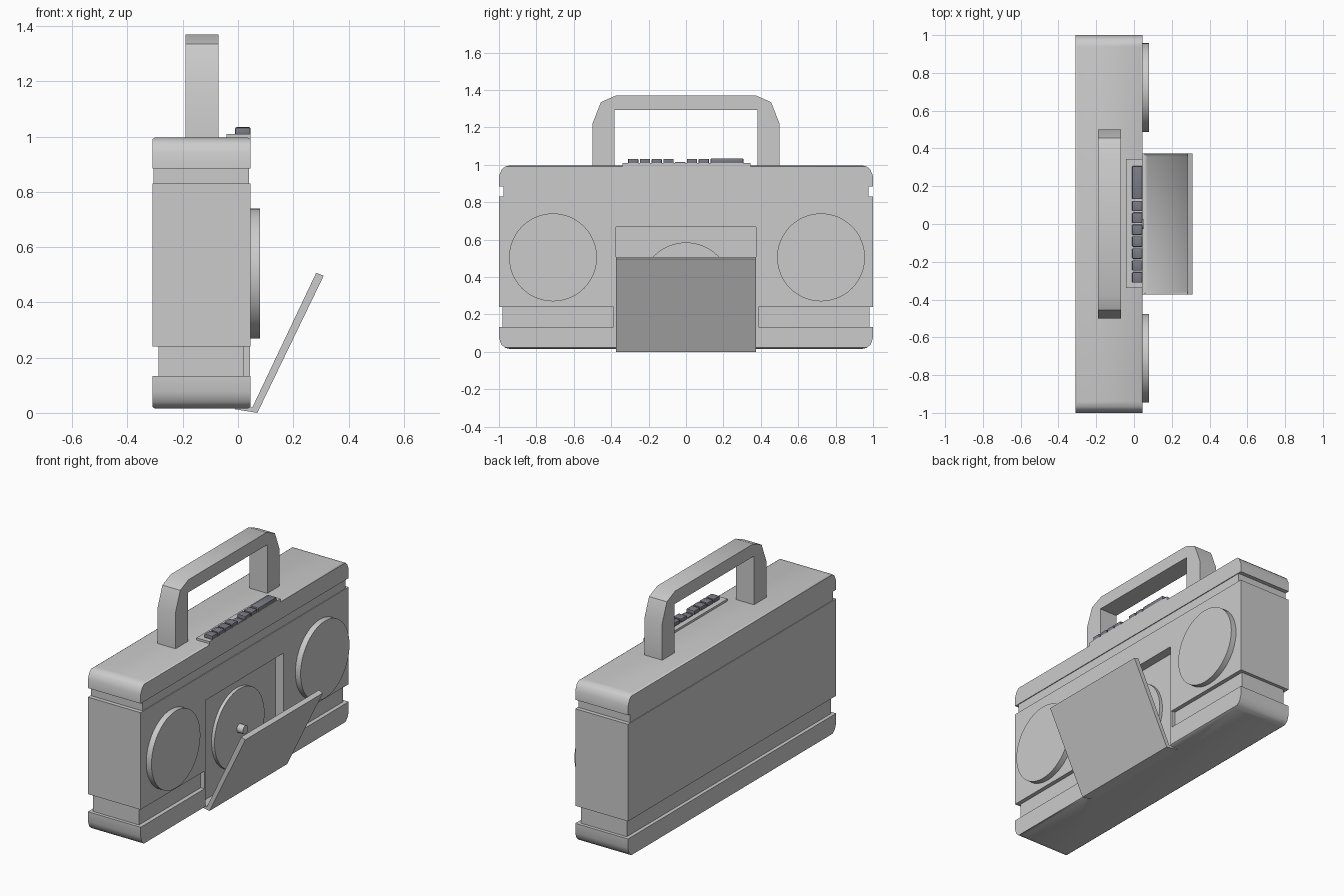
import bpy, bmesh, math
from mathutils import Vector

if "Cube" in bpy.data.objects:
    bpy.data.objects.remove(bpy.data.objects["Cube"])

dark = bpy.data.materials.new("key_grey")
dark.diffuse_color = (0.2, 0.2, 0.24, 1)
dark.use_nodes = True
dark.node_tree.nodes["Principled BSDF"].inputs["Base Color"].default_value = dark.diffuse_color


def finish(name, bm, smooth=True, mat=None):
    bmesh.ops.recalc_face_normals(bm, faces=bm.faces)
    mesh = bpy.data.meshes.new(name)
    bm.to_mesh(mesh)
    bm.free()
    ob = bpy.data.objects.new(name, mesh)
    bpy.context.collection.objects.link(ob)
    if mat:
        mesh.materials.append(mat)
    if smooth:
        bpy.ops.object.select_all(action='DESELECT')
        ob.select_set(True)
        bpy.context.view_layer.objects.active = ob
        bpy.ops.object.shade_smooth_by_angle(angle=math.radians(40))
    return ob


def box(name, x, y, z, bevel=0.0, mat=None):
    bm = bmesh.new()
    bmesh.ops.create_cube(bm, size=1)
    for v in bm.verts:
        v.co = [r[0] + (c + 0.5) * (r[1] - r[0]) for r, c in zip((x, y, z), v.co)]
    if bevel:
        bmesh.ops.bevel(bm, geom=bm.edges[:], offset=bevel, segments=2, profile=0.5, affect='EDGES')
    return finish(name, bm, bool(bevel), mat)


def prism(points, step):
    """Close a flat outline and extrude it by a vector."""
    bm = bmesh.new()
    face = bm.faces.new([bm.verts.new(p) for p in points])
    ext = bmesh.ops.extrude_face_region(bm, geom=[face])['geom']
    bmesh.ops.translate(bm, vec=step, verts=[g for g in ext if isinstance(g, bmesh.types.BMVert)])
    if not face.is_valid or len(bm.faces) < len(points) + 2:
        bm.faces.new([v for v in bm.verts][:len(points)])
    bmesh.ops.recalc_face_normals(bm, faces=bm.faces)
    return bm


def disc(name, radius, x0, x1, y, z, sides=48):
    pts = [(x0, y + radius * math.cos(2 * math.pi * i / sides),
            z + radius * math.sin(2 * math.pi * i / sides)) for i in range(sides)]
    return finish(name, prism(pts, (x1 - x0, 0, 0)))


# Case: rectangular rings stacked upward, with two grooves (z, half length, back x, front x)
rings = [(0.015, 0.94, -0.30, 0.035), (0.022, 0.968, -0.31, 0.045), (0.04, 0.988, -0.31, 0.045),
         (0.075, 1.0, -0.31, 0.045), (0.133, 1.0, -0.31, 0.045), (0.133, 0.98, -0.288, 0.02),
         (0.24, 0.98, -0.288, 0.02), (0.24, 1.0, -0.31, 0.045), (0.83, 1.0, -0.31, 0.045),
         (0.83, 0.975, -0.306, 0.04), (0.885, 0.975, -0.306, 0.04), (0.885, 1.0, -0.31, 0.045),
         (0.94, 1.0, -0.31, 0.045), (0.975, 0.985, -0.31, 0.045), (0.99, 0.968, -0.31, 0.045),
         (0.997, 0.94, -0.30, 0.035)]
bm = bmesh.new()
loops = [[bm.verts.new(p) for p in ((a, -h, z), (b, -h, z), (b, h, z), (a, h, z))]
         for z, h, a, b in rings]
for lo, hi in zip(loops, loops[1:]):
    for i in range(4):
        j = (i + 1) % 4
        bm.faces.new((lo[i], lo[j], hi[j], hi[i]))
bm.faces.new(loops[0])
bm.faces.new(loops[-1])
case = finish("case", bm)

# Tape bay cut into the front of the case
cutter = box("tape_bay_cutter", (-0.01, 0.2), (-0.375, 0.375), (-0.1, 0.667))
cutter.hide_render = True
cutter.hide_set(True)
cut = case.modifiers.new("tape_bay", 'BOOLEAN')
cut.operation = 'DIFFERENCE'
cut.object = cutter
cut.solver = 'EXACT'
for side in (-1, 1):
    y = sorted((side * 0.375, side * 0.387))
    box("bay_side_wall", (0.02, 0.044), y, (0.133, 0.24))

# Reel and spindle in the bay
disc("tape_reel", 0.24, -0.01, 0.01, 0, 0.345)
disc("reel_spindle", 0.026, 0.01, 0.05, 0, 0.345, 16)

# Speakers
for y in (-0.711, 0.722):
    disc("speaker", 0.235, 0.045, 0.08, y, 0.505)

# Open door: bent sheet with a sunken inner panel
outline = [(-0.01, 0.013), (0.07, 0.0), (0.31, 0.496), (0.283, 0.507), (0.052, 0.02), (-0.01, 0.019)]
bm = prism([(x, -0.373, z) for x, z in outline], (0, 0.746, 0))
inward = Vector((-0.9, 0, 0.43))
inner = max(bm.faces, key=lambda f: f.normal.dot(inward))
bmesh.ops.inset_region(bm, faces=[inner], thickness=0.025)
bmesh.ops.translate(bm, vec=inner.normal * -0.014, verts=inner.verts)
finish("tape_door", bm)

# Carrying handle, mirrored outline
half = [(0.5, 0.99), (0.5, 1.22), (0.455, 1.335), (0.375, 1.37)]
hole = [(0.382, 0.99), (0.382, 1.293)]
loop = half + [(-y, z) for y, z in reversed(half)] + [(-y, z) for y, z in hole] + hole[::-1]
finish("handle", prism([(-0.19, y, z) for y, z in loop], (0.12, 0, 0)))

# Control keys on a shallow plate
box("key_plate", (-0.042, 0.045), (-0.34, 0.345), (0.99, 1.01))
for y, w, top in [(-0.31, 0.055, 1.032), (-0.247, 0.055, 1.032), (-0.184, 0.055, 1.032),
                  (-0.121, 0.055, 1.032), (-0.058, 0.055, 1.016), (0.005, 0.055, 1.032),
                  (0.068, 0.055, 1.032), (0.132, 0.175, 1.034)]:
    box("control_key", (-0.01, 0.045), (y, y + w), (1.005, top), 0.005, dark)
